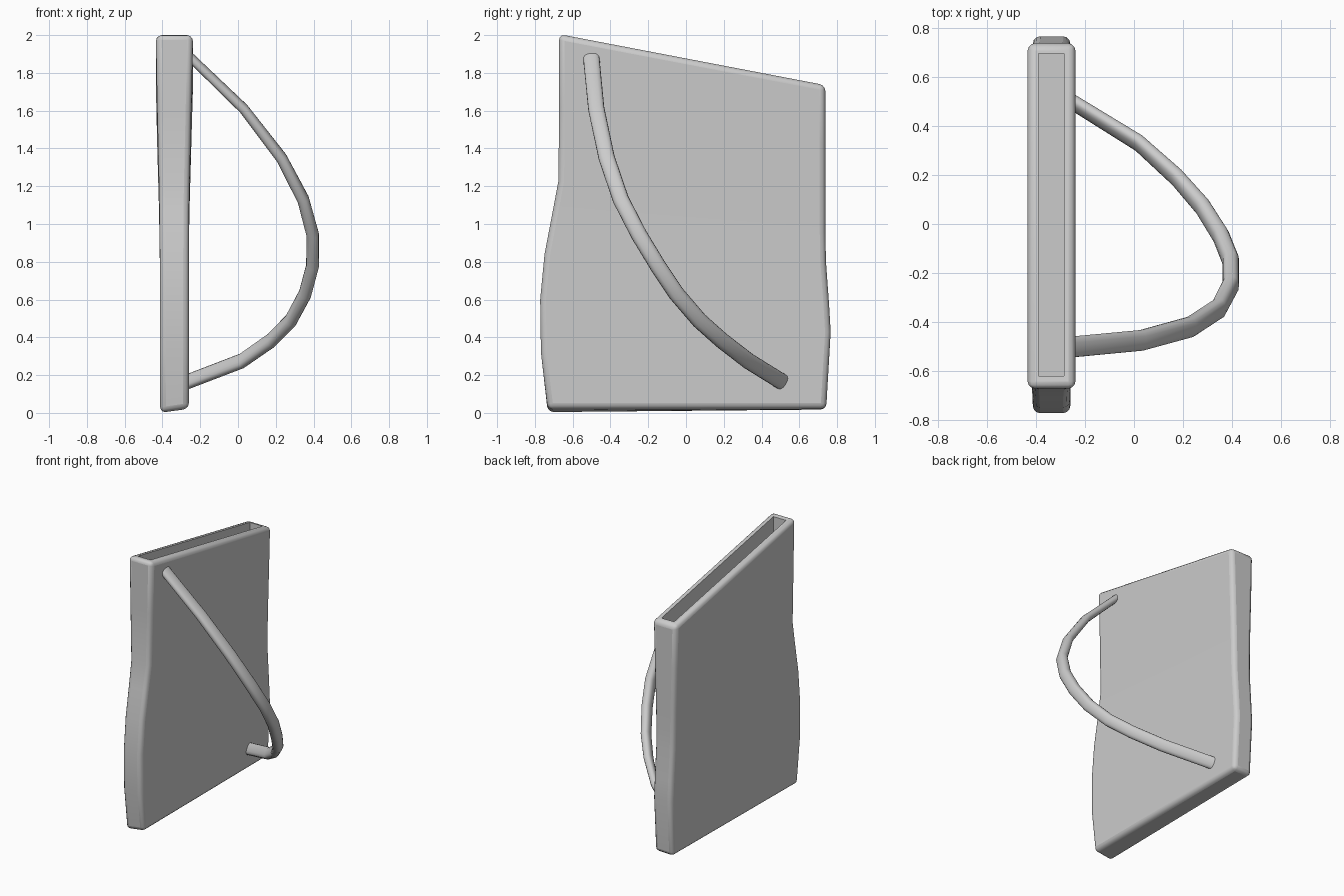
import bpy, bmesh, math
from mathutils import Vector

if "Cube" in bpy.data.objects:
    bpy.data.objects.remove(bpy.data.objects["Cube"])


def loft(name, rings, angle):
    """Skin closed rings of points, capping both ends."""
    bm = bmesh.new()
    vr = [[bm.verts.new(p) for p in ring] for ring in rings]
    n = len(vr[0])
    for a, b in zip(vr, vr[1:]):
        for i in range(n):
            j = (i + 1) % n
            bm.faces.new((a[i], a[j], b[j], b[i]))
    bm.faces.new(vr[0])
    bm.faces.new(vr[-1])
    bmesh.ops.recalc_face_normals(bm, faces=bm.faces)
    me = bpy.data.meshes.new(name)
    bm.to_mesh(me)
    bm.free()
    ob = bpy.data.objects.new(name, me)
    bpy.context.collection.objects.link(ob)
    for o in bpy.context.selected_objects:
        o.select_set(False)
    ob.select_set(True)
    bpy.context.view_layer.objects.active = ob
    if angle:
        bpy.ops.object.shade_smooth_by_angle(angle=math.radians(angle))
    return ob


def box_ring(xl, xr, yf, yb, zf, zb, tilt=0.0):
    return [(xl, yf, zf), (xr, yf, zf + tilt), (xr, yb, zb + tilt * 0.2), (xl, yb, zb)]


# flat body: x left, x right, y front, y back, z front, z back
rows = [
    (-.412, -.26, -.732, .742, 0.0, .017, .022),
    (-.413, -.26, -.768, .766, .32, .43),
    (-.413, -.26, -.772, .757, .60, .58),
    (-.414, -.26, -.749, .741, .84, .80),
    (-.416, -.259, -.707, .738, 1.06, .95),
    (-.419, -.256, -.675, .738, 1.23, 1.10),
    (-.428, -.247, -.672, .738, 1.62, 1.42),
    (-.435, -.238, -.672, .738, 2.005, 1.735),
]
body = loft("body", [box_ring(*r) for r in rows], 0)
bev = body.modifiers.new("round_edges", 'BEVEL')
bev.width = 0.03
bev.segments = 3
bev.limit_method = 'ANGLE'
bev.angle_limit = math.radians(40)

# deep slot inside the body, open at the top
cutter = loft("slot_cutter", [box_ring(-.389, -.285, -.62, .695, .09, .09),
                              box_ring(-.389, -.285, -.62, .695, 2.2, 2.2)], 0)
cutter.hide_render = True
cutter.hide_set(True)
cut = body.modifiers.new("slot", 'BOOLEAN')
cut.operation = 'DIFFERENCE'
cut.solver = 'EXACT'
cut.object = cutter
bpy.context.view_layer.objects.active = body
body.select_set(True)
bpy.ops.object.shade_smooth_by_angle(angle=math.radians(32))

# twisting strap handle swept along a diagonal arc
path = [Vector(p) for p in (
    (-.255, -.502, 1.885), (.03, -.475, 1.61), (.23, -.42, 1.35),
    (.345, -.345, 1.13), (.395, -.25, .945), (.395, -.15, .78),
    (.355, -.05, .63), (.28, .07, .49), (.175, .19, .383),
    (.02, .33, .275), (-.275, .512, .162))]
rings = []
last = len(path) - 1
for k, p in enumerate(path):
    t = (path[min(k + 1, last)] - path[max(k - 1, 0)]).normalized()
    wide = t.cross(Vector((1, 0, 0))).normalized()
    thin = wide.cross(t).normalized()
    hw, ht = 0.043, 0.024 + 0.010 * math.sin(math.pi * k / last)
    ring = []
    for i in range(16):
        a = 2 * math.pi * i / 16
        c, s = math.cos(a), math.sin(a)
        u = math.copysign(abs(c) ** 0.8, c) * hw
        v = math.copysign(abs(s) ** 0.8, s) * ht
        q = p + wide * u + thin * v
        if k in (0, last):  # ends sit flat inside the wall
            q += t * ((p.x - q.x) / t.x)
        ring.append(q)
    rings.append(ring)
loft("handle", rings, 40)
